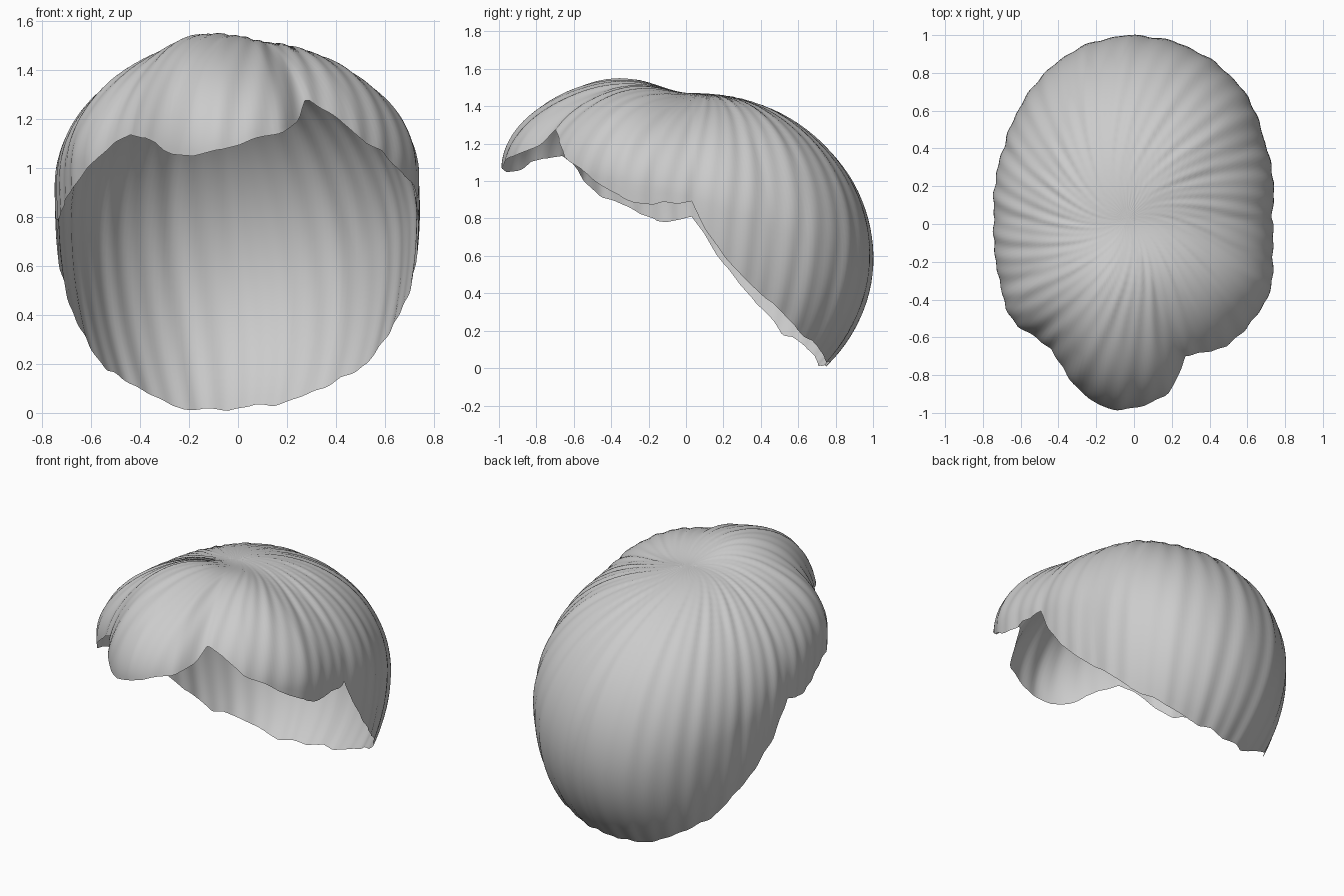
import bpy, bmesh, random
from math import sin, cos, acos, radians, exp, pi

random.seed(4)
if "Cube" in bpy.data.objects:
    bpy.data.objects.remove(bpy.data.objects["Cube"])

# Crown point from which all the strands swirl
CROWN_X, CROWN_Y, CROWN_Z = -0.04, 0.03, 1.47
COLUMNS, ROWS = 264, 40

# Hairline: azimuth in degrees, outline radius, rim height
HAIRLINE = [
    (0, .77, .9), (5, .78, .76), (13, .8, .6), (22, .82, .48), (30, .84, .37),
    (45, .91, .2), (60, .95, .11), (75, .97, .04), (90, .97, .0), (105, .94, .02),
    (120, .88, .09), (135, .81, .18), (150, .75, .34), (165, .72, .55),
    (180, .7, .8), (195, .72, .78), (210, .76, .87), (217, .8, .91),
    (225, .81, 1.0), (234, .79, 1.1), (240, .8, 1.14), (247, .86, 1.12),
    (254, .94, 1.07), (262, 1.0, 1.06), (268, 1.02, 1.07), (276, .99, 1.12),
    (283, .96, 1.14), (290, .85, 1.2), (293, .79, 1.26), (300, .82, 1.23),
    (308, .86, 1.13), (317, .86, 1.06), (326, .86, .98), (335, .85, .9),
    (345, .8, .87), (360, .77, .9),
]
# Fuller shoulders of the hair: azimuth, extra height
SHOULDERS = [(45, .015), (247, .045), (318, .03)]


def hairline(degrees):
    """Interpolated outline radius and rim height."""
    for (a, r0, z0), (b, r1, z1) in zip(HAIRLINE, HAIRLINE[1:]):
        if a <= degrees <= b:
            f = (degrees - a) / (b - a)
            return r0 + (r1 - r0) * f, z0 + (z1 - z0) * f


def strand(degrees, jitter):
    """Points of one meridian from just off the crown to the rim."""
    az = radians(degrees)
    radius, rim = hairline(degrees)
    rim = max(0, rim + jitter)
    widest = .82 - .24 * sin(az) + .08 * cos(az) ** 2
    top = 1.475 + .115 * max(0, -sin(az)) ** 2
    upper, lower = top - widest, .85 + .35 * cos(az) ** 2
    shoulder = sum(s * exp(-((degrees - a) / 20) ** 2) for a, s in SHOULDERS)
    if rim > widest:
        end = acos((rim - widest) / upper)
        radius /= sin(end)
    else:
        end = acos((rim - widest) / lower)
    for row in range(1, ROWS + 1):
        t = end * row / ROWS
        h = radius * sin(t)
        z = widest + cos(t) * (upper if t < pi / 2 else lower)
        z -= (top - CROWN_Z) * exp(-(h / .26) ** 2)
        if t < pi / 2:
            z += shoulder * sin(2 * t) ** 2
        # Shallow swirling grooves between the locks
        phase = az - .8 * exp(-h / .25) + .12 * (1 - cos(t))
        groove = .003 * sin(44 * phase) + .002 * sin(27 * phase + 1)
        swell = groove * min(1, h / .4)
        z += swell * cos(t)
        h += swell * sin(t)
        yield CROWN_X + h * cos(az), CROWN_Y + h * sin(az), z


# Hair shell: open cap with a fan at the crown
bm = bmesh.new()
crown = bm.verts.new((CROWN_X, CROWN_Y, CROWN_Z))
ragged = [random.uniform(-.014, .014) for _ in range(COLUMNS // 4)]
strands = []
for c in range(COLUMNS):
    k, f = c // 4, c % 4 / 4
    jitter = ragged[k] * (1 - f) + ragged[(k + 1) % len(ragged)] * f
    strands.append([bm.verts.new(p) for p in strand(360 * c / COLUMNS, jitter)])
for c, left in enumerate(strands):
    right = strands[(c + 1) % COLUMNS]
    bm.faces.new((crown, left[0], right[0]))
    for r in range(ROWS - 1):
        bm.faces.new((left[r], left[r + 1], right[r + 1], right[r]))
for face in bm.faces:
    face.smooth = True

mesh = bpy.data.meshes.new("hair_cap")
bm.to_mesh(mesh)
bm.free()
hair = bpy.data.objects.new("hair_cap", mesh)
bpy.context.collection.objects.link(hair)

# Plain grey
grey = bpy.data.materials.new("light_grey")
grey.use_nodes = True
colour = (.6, .6, .6, 1)
grey.diffuse_color = colour
grey.node_tree.nodes["Principled BSDF"].inputs["Base Color"].default_value = colour
mesh.materials.append(grey)
